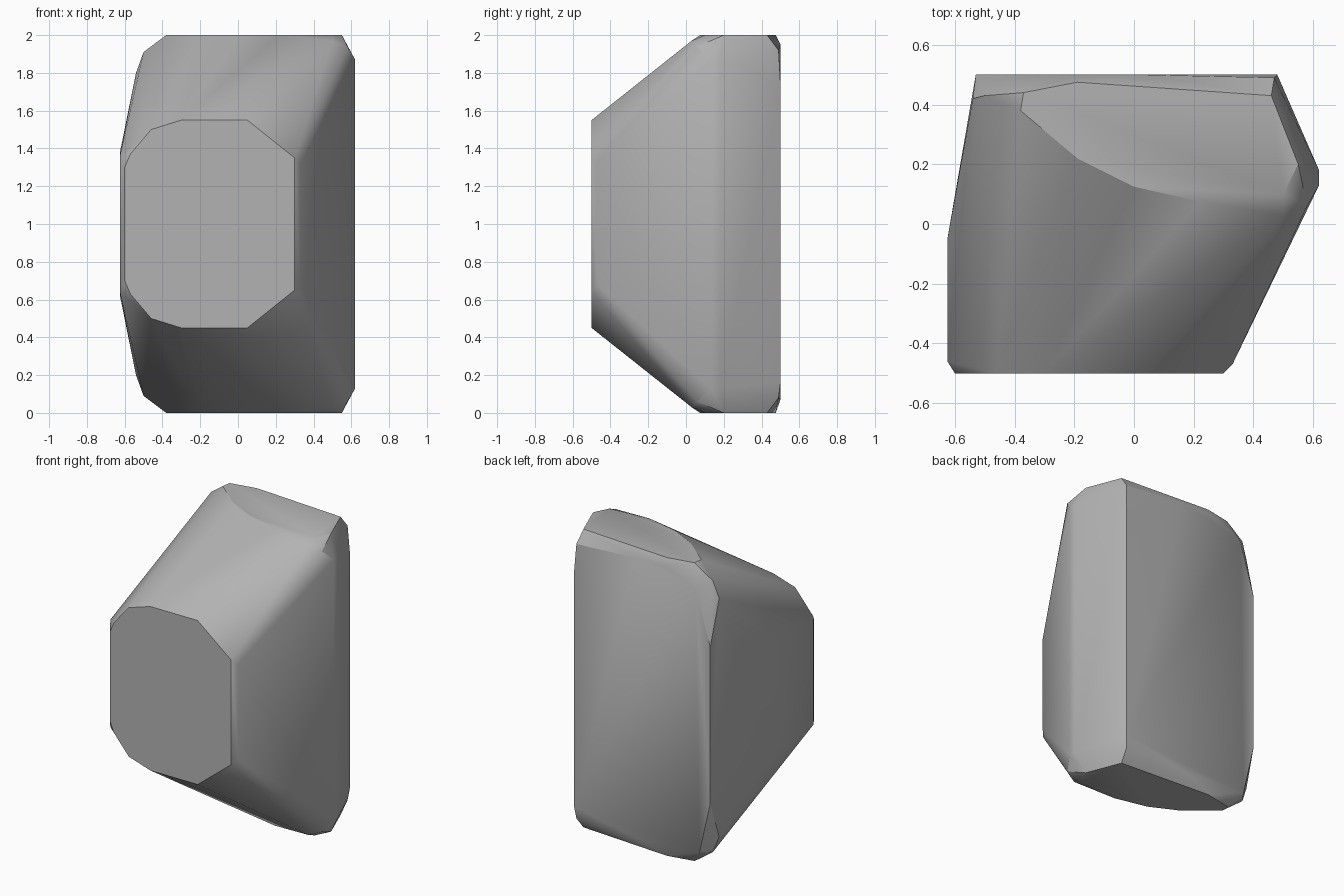
import bpy
import bmesh
import math

# Remove the default object only
default_cube = bpy.data.objects.get("Cube")
if default_cube:
    bpy.data.objects.remove(default_cube, do_unlink=True)

MIDDLE = 1.0  # height of the mirror plane of the boulder

# Outline rings as (x, y, height above the mirror plane)
front_face = [(x, -.5, h) for x, h in
              [(-.6, .3), (-.57, .37), (-.46, .5), (-.3, .55), (.05, .55), (.3, .35)]]
top_face = [(x, y, 1) for x, y in
            [(-.38, .38), (-.19, .22), (0, .125), (.22, .075), (.5, .1),
             (.55, .2), (.46, .43), (-.19, .475), (-.37, .44)]]
left_ridge = [(.33, -.47, .32), (.5, .03, .97), (.58, .06, .94),
              (.62, .13, .87), (.62, .18, .87), (.47, .49, .92)]
right_ridge = [(-.625, -.46, .36), (-.625, -.05, .38),
               (-.54, .42, .8), (-.5, .43, .91)]

# Back rim differs between the upper and lower half
back_upper = [(.48, .5, .74), (.03, .5, .95), (-.2, .5, .95), (-.42, .5, .86), (-.53, .5, .5)]
back_lower = [(.48, .5, .84), (0, .5, .93), (-.45, .5, .9), (-.53, .5, .55)]


def add_points(bm, points, sides):
    """Add points above (1) and / or below (-1) the mirror plane."""
    for side in sides:
        for x, y, h in points:
            bm.verts.new((x, y, MIDDLE + side * h))


def make_material(name, colour):
    mat = bpy.data.materials.new(name)
    mat.use_nodes = True
    mat.diffuse_color = colour
    shader = mat.node_tree.nodes["Principled BSDF"]
    shader.inputs["Base Color"].default_value = colour
    shader.inputs["Roughness"].default_value = .9
    return mat


# Wrap a convex skin around the outline points
bm = bmesh.new()
for ring in (front_face, top_face, left_ridge, right_ridge):
    add_points(bm, ring, (1, -1))
add_points(bm, back_upper, (1,))
add_points(bm, back_lower, (-1,))
hull = bmesh.ops.convex_hull(bm, input=list(bm.verts))
loose = [v for v in bm.verts if not v.link_faces]
bmesh.ops.delete(bm, geom=loose, context="VERTS")

# Merge the triangles of each flat facet
bmesh.ops.dissolve_limit(bm, angle_limit=math.radians(1),
                         verts=list(bm.verts), edges=list(bm.edges))
bmesh.ops.recalc_face_normals(bm, faces=list(bm.faces))

mesh = bpy.data.meshes.new("boulder")
bm.to_mesh(mesh)
bm.free()
mesh.materials.append(make_material("stone grey", (.45, .45, .45, 1)))

# Soft facets with crisp main edges
boulder = bpy.data.objects.new("boulder", mesh)
bpy.context.collection.objects.link(boulder)
bpy.ops.object.select_all(action="DESELECT")
boulder.select_set(True)
bpy.context.view_layer.objects.active = boulder
bpy.ops.object.shade_smooth_by_angle(angle=math.radians(30))
